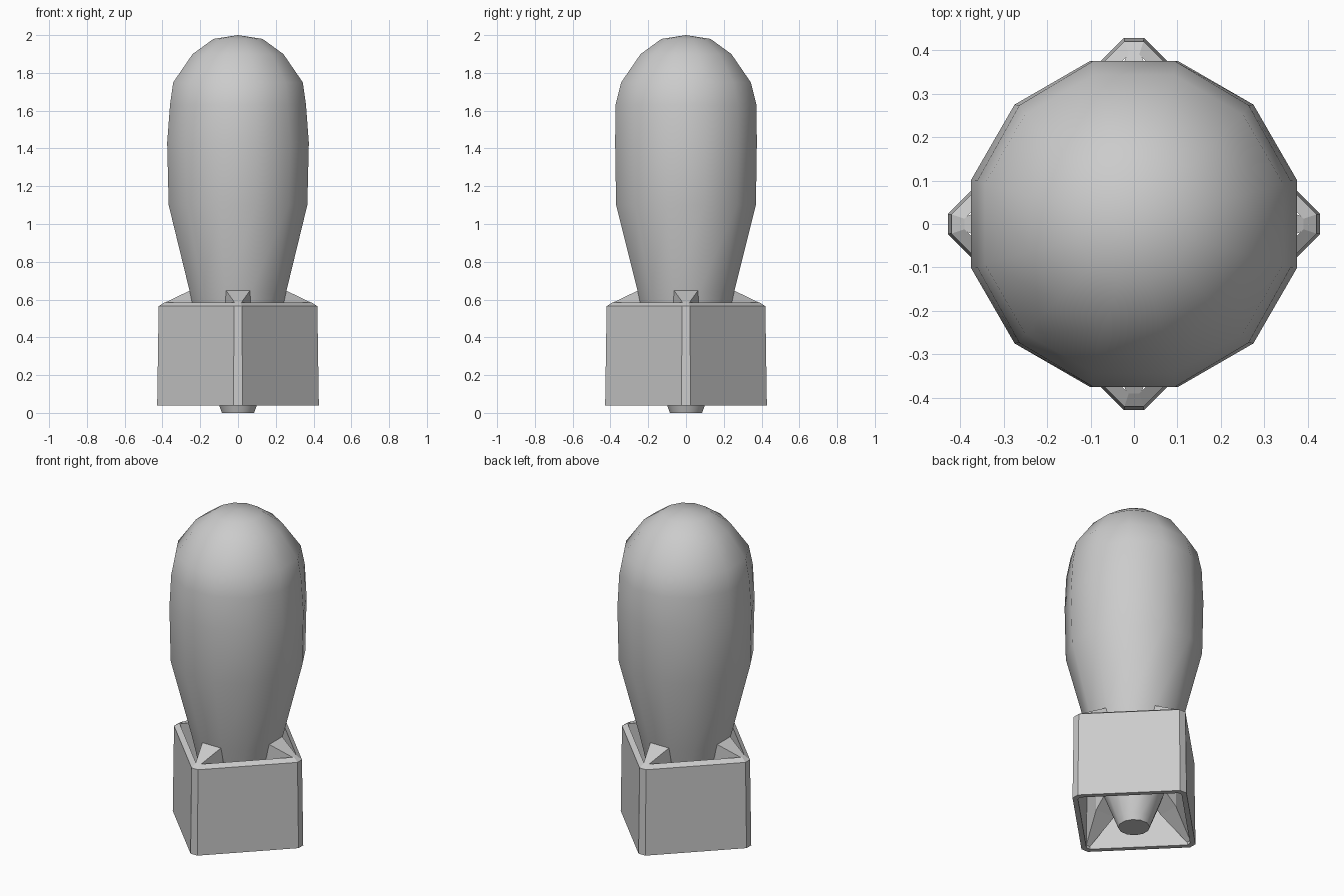
import bpy, bmesh, math
from mathutils import Matrix

cube = bpy.data.objects.get("Cube")
if cube:
    bpy.data.objects.remove(cube)

grey = bpy.data.materials.new("painted_grey")
grey.use_nodes = True
colour = (0.6, 0.6, 0.6, 1)
grey.diffuse_color = colour
grey.node_tree.nodes["Principled BSDF"].inputs["Base Color"].default_value = colour


def finish(bm, name, smooth=None):
    bmesh.ops.recalc_face_normals(bm, faces=bm.faces)
    mesh = bpy.data.meshes.new(name)
    bm.to_mesh(mesh)
    bm.free()
    mesh.materials.append(grey)
    obj = bpy.data.objects.new(name, mesh)
    bpy.context.collection.objects.link(obj)
    if smooth:
        bpy.ops.object.select_all(action='DESELECT')
        obj.select_set(True)
        bpy.context.view_layer.objects.active = obj
        bpy.ops.object.shade_smooth_by_angle(angle=math.radians(smooth))
    return obj


def bridge(bm, a, b):
    for i in range(len(a)):
        j = (i + 1) % len(a)
        bm.faces.new((a[i], a[j], b[j], b[i]))


# Twelve-sided body: half width in x, half width in y, height
SIDES = 12
profile = [(.085, .085, 0), (.1, .1, .04), (.16, .16, .2), (.255, .255, .64),
           (.367, .37, 1.1), (.375, .375, 1.43), (.36, .373, 1.63),
           (.343, .343, 1.75), (.24, .24, 1.9), (.13, .13, 1.98)]
bm = bmesh.new()
rings = []
for rx, ry, z in profile:
    ring = []
    for k in range(SIDES):
        a = math.pi * (2 * k + 1) / SIDES
        f = 1 / math.cos(math.pi / SIDES)
        ring.append(bm.verts.new((f * rx * math.cos(a), f * ry * math.sin(a), z)))
    rings.append(ring)
for a, b in zip(rings, rings[1:]):
    bridge(bm, a, b)
bm.faces.new(rings[0])
tip = bm.verts.new((0, 0, 2))
for k in range(SIDES):
    bm.faces.new((rings[-1][k], rings[-1][(k + 1) % SIDES], tip))
finish(bm, "bomb_body", 40)

# Open square tail box with clipped corners pointing along the axes
bm = bmesh.new()
loops = []
for reach, half, z in [(.428, .023, .04), (.42, .022, .565), (.39, .012, .585), (.398, .012, .04)]:
    loop = []
    for k in range(4):
        turn = Matrix.Rotation(k * math.pi / 2, 3, 'Z')
        for y in (-half, half):
            v = bm.verts.new((reach, y, z))
            v.co = turn @ v.co
            loop.append(v)
    loops.append(loop)
for k in range(4):
    bridge(bm, loops[k], loops[(k + 1) % 4])
finish(bm, "tail_box")

# Four wedge braces, wide at the body and narrow at the box corners
for k, name in enumerate(("left", "back", "right", "front")):
    bm = bmesh.new()
    ends = []
    for x, half, low, high in [(.16, .065, .28, .65), (.25, .065, .2, .65), (.405, .011, .05, .575)]:
        ends.append([bm.verts.new(p) for p in
                     ((x, -half, low), (x, half, low), (x, half, high), (x, -half, high))])
    bridge(bm, ends[0], ends[1])
    bridge(bm, ends[1], ends[2])
    bm.faces.new(ends[0])
    bm.faces.new(ends[2])
    bmesh.ops.rotate(bm, verts=bm.verts, matrix=Matrix.Rotation(k * math.pi / 2, 3, 'Z'))
    finish(bm, name + "_brace")
